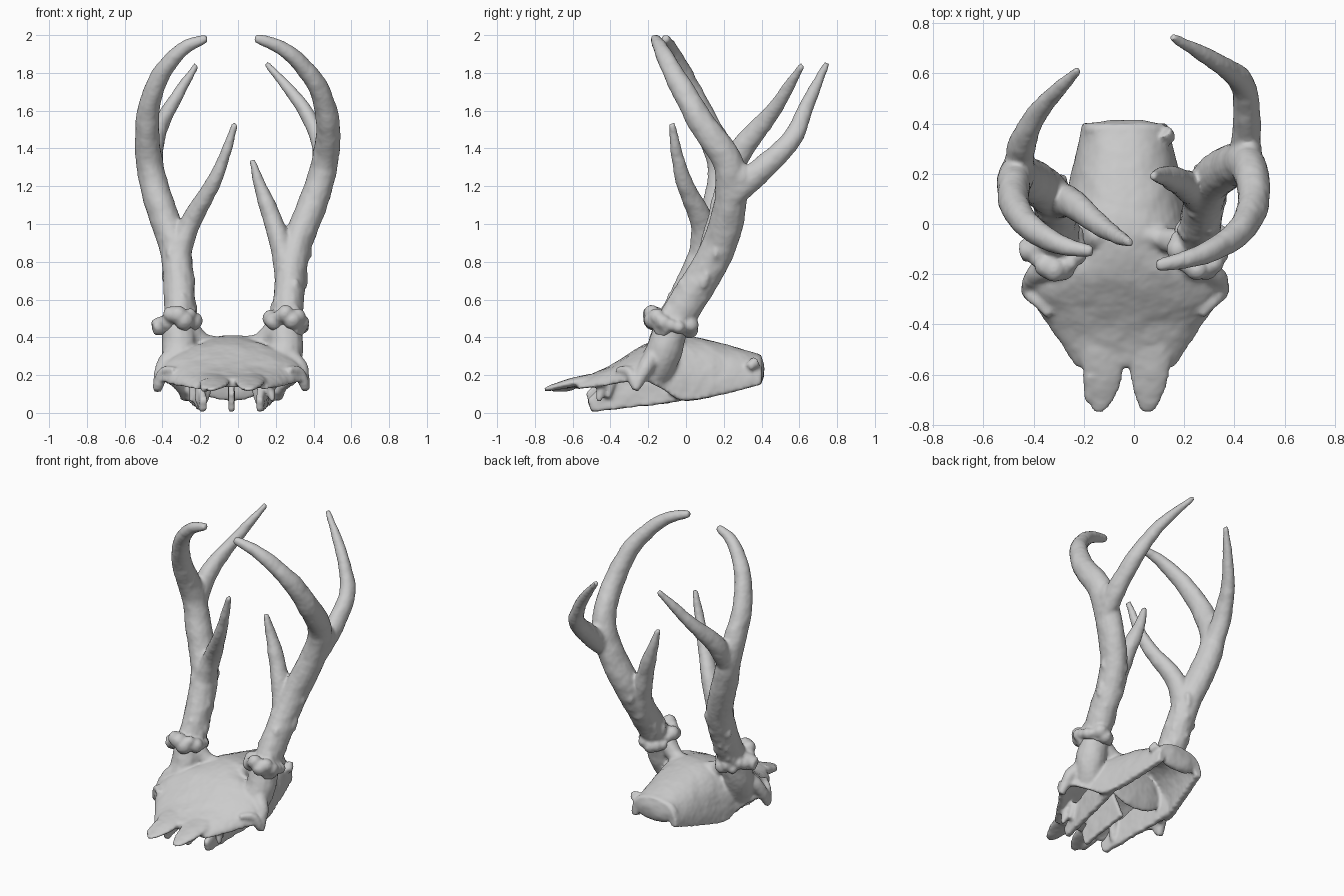
import bpy, bmesh, math, random
from mathutils import Vector, Matrix

if "Cube" in bpy.data.objects:
    bpy.data.objects.remove(bpy.data.objects["Cube"])

random.seed(4)


def spline(pts, steps=6):
    """Catmull-Rom through points of any dimension."""
    out = []
    for i in range(len(pts) - 1):
        p0, p1, p2, p3 = (pts[max(0, min(len(pts) - 1, i + k))] for k in (-1, 0, 1, 2))
        for s in range(steps):
            t = s / steps
            out.append([0.5 * (2*b + (c - a)*t + (2*a - 5*b + 4*c - d)*t*t + (3*b - a - 3*c + d)*t**3)
                        for a, b, c, d in zip(p0, p1, p2, p3)])
    out.append(list(pts[-1]))
    return out


def loft(bm, rings):
    """Closed skin over rings with equal point counts."""
    vr = [[bm.verts.new(p) for p in r] for r in rings]
    n = len(vr[0])
    for a, b in zip(vr, vr[1:]):
        for i in range(n):
            bm.faces.new((a[i], a[(i + 1) % n], b[(i + 1) % n], b[i]))
    bm.faces.new(vr[0][::-1])
    bm.faces.new(vr[-1])


def tube(bm, pts, r0, r1, power=1.0, squeeze=(1, 1, 1), sides=16):
    """Smooth tube through points, tapering from r0 to r1."""
    ps = [Vector(p) for p in spline(pts)]
    rings, u, last = [], Vector((1, 0, 0)), len(ps) - 1
    for i, p in enumerate(ps):
        d = (ps[min(i + 1, last)] - ps[max(i - 1, 0)]).normalized()
        u = (u - d * u.dot(d)).normalized()
        v = d.cross(u)
        r = r0 + (r1 - r0) * (i / last) ** power
        ring = []
        for k in range(sides):
            a = 2 * math.pi * k / sides
            o = (u * math.cos(a) + v * math.sin(a)) * r
            ring.append(p + Vector([o[j] * squeeze[j] for j in range(3)]))
        rings.append(ring)
    loft(bm, rings)


def ball(bm, c, r):
    """Ellipsoid with centre c and radii r."""
    m = Matrix.Translation(c) @ Matrix.Diagonal((*r, 1))
    bmesh.ops.create_uvsphere(bm, u_segments=16, v_segments=10, radius=1, matrix=m)


def slab(bm, profile, x_front, x_back, thick):
    """Upright plate from a (y, z) outline, slanting from x_front to x_back."""
    def side(o):
        return [(x_front + (x_back - x_front) * (y + 0.5) / 0.55 + o, y, z) for y, z in profile]
    loft(bm, [side(-thick / 2), side(thick / 2)])


def finish(bm, name, voxel, rough, smooth):
    """Fuse the overlapping pieces into one bone-like skin."""
    bmesh.ops.recalc_face_normals(bm, faces=bm.faces)
    me = bpy.data.meshes.new(name)
    bm.to_mesh(me)
    bm.free()
    ob = bpy.data.objects.new(name, me)
    bpy.context.collection.objects.link(ob)
    m = ob.modifiers.new("fuse", 'REMESH')
    m.mode, m.voxel_size, m.use_smooth_shade = 'VOXEL', voxel, True
    s = ob.modifiers.new("soften", 'SMOOTH')
    s.factor, s.iterations = 0.5, smooth
    t = bpy.data.textures.new(name + "_grain", 'CLOUDS')
    t.noise_scale = 0.09
    d = ob.modifiers.new("grain", 'DISPLACE')
    d.texture, d.strength, d.mid_level = t, rough, 0.4


def antler(name, beam, rear, brow, knob, fork):
    """Main beam curling forward, rear tine, brow tine and burr."""
    bm = bmesh.new()
    oval = (.87, 1, 1)
    tube(bm, beam, .094, .02, 2.4, oval)
    tube(bm, rear, .07, .016, 1.6, oval)
    tube(bm, brow, .08, .016, 1.2, oval)
    ball(bm, fork, (.055, .065, .075))  # web in the fork
    # Knobbly burr ring
    c = Vector(beam[0]) + Vector((0, 0, .03))
    for k in range(15):
        t = 2 * math.pi * k / 15
        r = random.uniform(.026, .052)
        ball(bm, c + Vector((.085 * math.cos(t), .1 * math.sin(t),
                             random.uniform(-.02, .02) - .03 * math.sin(t))), (r, r, r))
    tube(bm, [c, (c + Vector(knob)) / 2, knob], .07, .04)
    # Small pearls up the lower beam
    for p in spline(beam[:3], 12):
        t = random.uniform(0, 6.28)
        ball(bm, (p[0] + .072 * math.cos(t), p[1] + .084 * math.sin(t), p[2]), (.02, .02, .04))
    finish(bm, name, .0105, .01, 4)


# The two antlers differ, so each has its own paths
antler("right_antler",
       [(.26, -.08, .45), (.265, 0, .58), (.3, .16, .85), (.4, .235, 1.12), (.46, .22, 1.33),
        (.475, .08, 1.54), (.41, -.04, 1.75), (.25, -.13, 1.92), (.09, -.165, 1.985)],
       [(.43, .24, 1.15), (.45, .39, 1.28), (.43, .56, 1.45), (.32, .65, 1.65), (.15, .745, 1.85)],
       [(.27, .1, .7), (.215, .15, .93), (.125, .19, 1.18), (.075, .19, 1.34)],
       (.34, -.14, .435), (.455, .29, 1.25))
antler("left_antler",
       [(-.31, -.08, .45), (-.31, -.01, .58), (-.33, .11, .85), (-.42, .18, 1.12), (-.47, .19, 1.33),
        (-.48, .1, 1.54), (-.43, 0, 1.75), (-.3, -.08, 1.92), (-.165, -.11, 1.985)],
       [(-.46, .2, 1.25), (-.445, .32, 1.43), (-.37, .46, 1.6), (-.22, .615, 1.84)],
       [(-.33, .08, .78), (-.26, .09, .99), (-.115, -.02, 1.25), (-.015, -.075, 1.53)],
       (-.45, -.11, .45), (-.465, .22, 1.36))

# Skull cap: hollow arch lofted front to back (y, half width, top, edge)
sections = [(-.57, .2, .18, .125), (-.42, .295, .24, .145), (-.28, .385, .325, .17), (-.2, .36, .37, .165),
            (-.1, .29, .4, .11), (0, .265, .41, .065), (.2, .215, .365, .1), (.4, .17, .305, .15)]
mid = -.035


def arc(y, w, zt, zb):
    pts = []
    for k in range(25):
        c, s = math.cos(math.pi * k / 24), abs(math.sin(math.pi * k / 24))
        pts.append((mid + w * math.copysign(abs(c) ** .85, c), y, zb + (zt - zb) * s ** .85))
    return pts


bm = bmesh.new()
loft(bm, [arc(y, w, zt, zb) + arc(y, w - .045, max(zt - .045, zb + .004), zb)[::-1]
          for y, w, zt, zb in spline(sections)])

# Nasal prongs either side of the notch
flat = (1, 1, .27)
for x, tip in ((-.125, -.15), (.06, .05)):
    tube(bm, [(x, -.48, .185), (x, -.64, .15), (tip, -.75, .12)], .088, .02, 2, flat)
tube(bm, [(-.17, -.6, .15), (-.18, -.71, .125)], .035, .016)

# Drooping eye-socket rims, pedicles and lower side walls
wall = [(-.5, .006), (-.52, .07), (-.44, .15), (-.2, .25), (.04, .2), (.04, .08), (-.1, .05)]
for s, px in ((1, .25), (-1, -.31)):
    def at(x, y, z):
        return (mid + s * x, y, z)
    tube(bm, [at(.27, -.14, .33), at(.36, -.21, .245), at(.395, -.27, .12)], .06, .022)
    tube(bm, [at(.3, -.36, .225), at(.36, -.3, .22), at(.385, -.27, .15)], .02, .028)
    tube(bm, [at(.24, -.17, .22), (px, -.12, .32), (px, -.07, .48)], .1, .088)
    tube(bm, [at(.06, -.04, .37), at(.15, -.06, .375), at(.23, -.08, .44)], .035, .06)
    slab(bm, wall, mid + s * .15, mid + s * .225, .035)
    # Jagged broken ends below the nose
    for k in range(3):
        x, y = random.uniform(.12, .2), random.uniform(-.46, -.3)
        tube(bm, [at(x, y, .18), at(x + .02, y - .02, random.uniform(.04, .08))], .035, .014)

# Central septum, cross wall and rear wall of the braincase
slab(bm, [(-.5, .006), (-.53, .1), (-.44, .2), (-.25, .3), (-.15, .06)], mid, mid, .03)
ball(bm, (mid, -.04, .2), (.22, .03, .14))
ball(bm, (mid, .375, .23), (.165, .04, .085))
tube(bm, [(.12, .37, .27), (.15, .33, .24)], .035, .02)
finish(bm, "skull", .0105, .01, 5)
